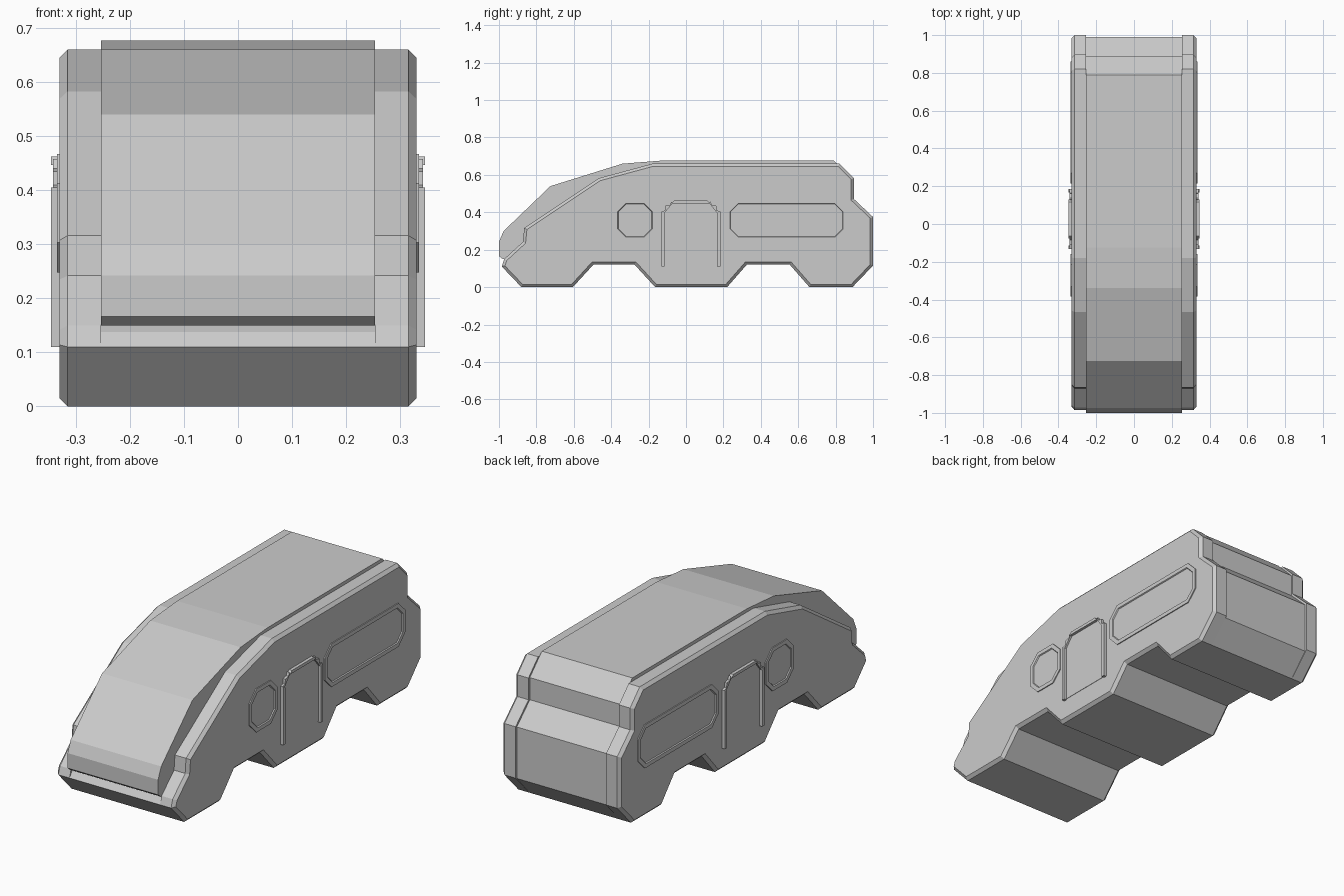
import bpy, bmesh
from mathutils import Vector

if "Cube" in bpy.data.objects:
    bpy.data.objects.remove(bpy.data.objects["Cube"])


def extrude_profile(name, pts, x0, x1, steps=(), mirror=False):
    """Extrude a (y, z) outline along x; steps are (inset, rise) pairs on the outer cap."""
    bm = bmesh.new()
    face = bm.faces.new([bm.verts.new((x0, y, z)) for y, z in pts])
    ext = bmesh.ops.extrude_face_region(bm, geom=[face], use_keep_orig=True)
    cap = [g for g in ext["geom"] if isinstance(g, bmesh.types.BMFace)][0]
    bmesh.ops.translate(bm, vec=Vector((x1 - x0, 0, 0)), verts=cap.verts[:])
    bmesh.ops.recalc_face_normals(bm, faces=bm.faces[:])
    for inset, rise in steps:
        bmesh.ops.inset_region(bm, faces=[cap], thickness=inset, use_even_offset=True)
        bmesh.ops.translate(bm, vec=Vector((rise, 0, 0)), verts=cap.verts[:])
    bmesh.ops.recalc_face_normals(bm, faces=bm.faces[:])
    me = bpy.data.meshes.new(name)
    bm.to_mesh(me)
    bm.free()
    ob = bpy.data.objects.new(name, me)
    bpy.context.collection.objects.link(ob)
    if mirror:
        ob.modifiers.new("mirror", "MIRROR").use_mirror_merge = False
    return ob


def octagon(y0, y1, z0, z1, c):
    return [(y0 + c, z0), (y1 - c, z0), (y1, z0 + c), (y1, z1 - c),
            (y1 - c, z1), (y0 + c, z1), (y0, z1 - c), (y0, z0 + c)]


# Underside with wheel arches, shared by the core and the side slabs
underside = [(-0.985, 0.11), (-0.88, 0), (-0.605, 0), (-0.495, 0.12), (-0.275, 0.12),
             (-0.165, 0), (0.22, 0), (0.325, 0.12), (0.555, 0.12), (0.66, 0), (0.89, 0)]

# Side slabs with chamfered outer rims
side_top = [(1.0, 0.115), (1.0, 0.375), (0.897, 0.472), (0.897, 0.582), (0.82, 0.66),
            (-0.18, 0.66), (-0.465, 0.583), (-0.865, 0.316), (-0.872, 0.242), (-0.972, 0.15)]
extrude_profile("side_slab", underside + side_top, 0.253, 0.315, [(0.015, 0.015)], True)

# Central core: raised roof, bulging windscreen, recessed tail
core_top = [(0.99, 0.11), (0.99, 0.37), (0.886, 0.468), (0.886, 0.58), (0.79, 0.677),
            (-0.125, 0.677), (-0.34, 0.66), (-0.725, 0.54), (-0.975, 0.30), (-1.0, 0.242),
            (-1.0, 0.166), (-0.98, 0.15), (-0.935, 0.155), (-0.965, 0.138)]
extrude_profile("central_body", underside + core_top, -0.253, 0.253)

# Side windows with shallow frames
frame = [(0.02, 0.0), (0.004, -0.006)]
extrude_profile("rear_window", octagon(0.215, 0.86, 0.248, 0.467, 0.055), 0.325, 0.335, frame, True)
extrude_profile("front_window", octagon(-0.385, -0.16, 0.248, 0.467, 0.055), 0.325, 0.335, frame, True)

# Door panel
yc = 0.026
panel = [(-0.142, 0.115), (0.142, 0.115), (0.142, 0.395), (0.099, 0.447),
         (-0.099, 0.447), (-0.142, 0.395)]
extrude_profile("door_panel", [(yc + y, z) for y, z in panel], 0.325, 0.332, (), True)

# Door frame: top bar, then a leg and stepped corner on each side
top = [(-0.104, 0.447), (0.104, 0.447), (0.09, 0.462), (-0.09, 0.462)]
extrude_profile("door_frame_top", [(yc + y, z) for y, z in top], 0.325, 0.346, (), True)
leg = [(0.141, 0.11), (0.158, 0.11), (0.158, 0.405), (0.141, 0.396)]
corner = [(0.141, 0.396), (0.158, 0.405), (0.138, 0.41), (0.136, 0.435),
          (0.112, 0.44), (0.104, 0.458), (0.099, 0.447)]
for s, side in ((1, "rear"), (-1, "front")):
    extrude_profile(f"door_frame_leg_{side}", [(yc + s * y, z) for y, z in leg],
                    0.325, 0.346, (), True)
    extrude_profile(f"door_frame_corner_{side}", [(yc + s * y, z) for y, z in corner],
                    0.325, 0.342, (), True)
